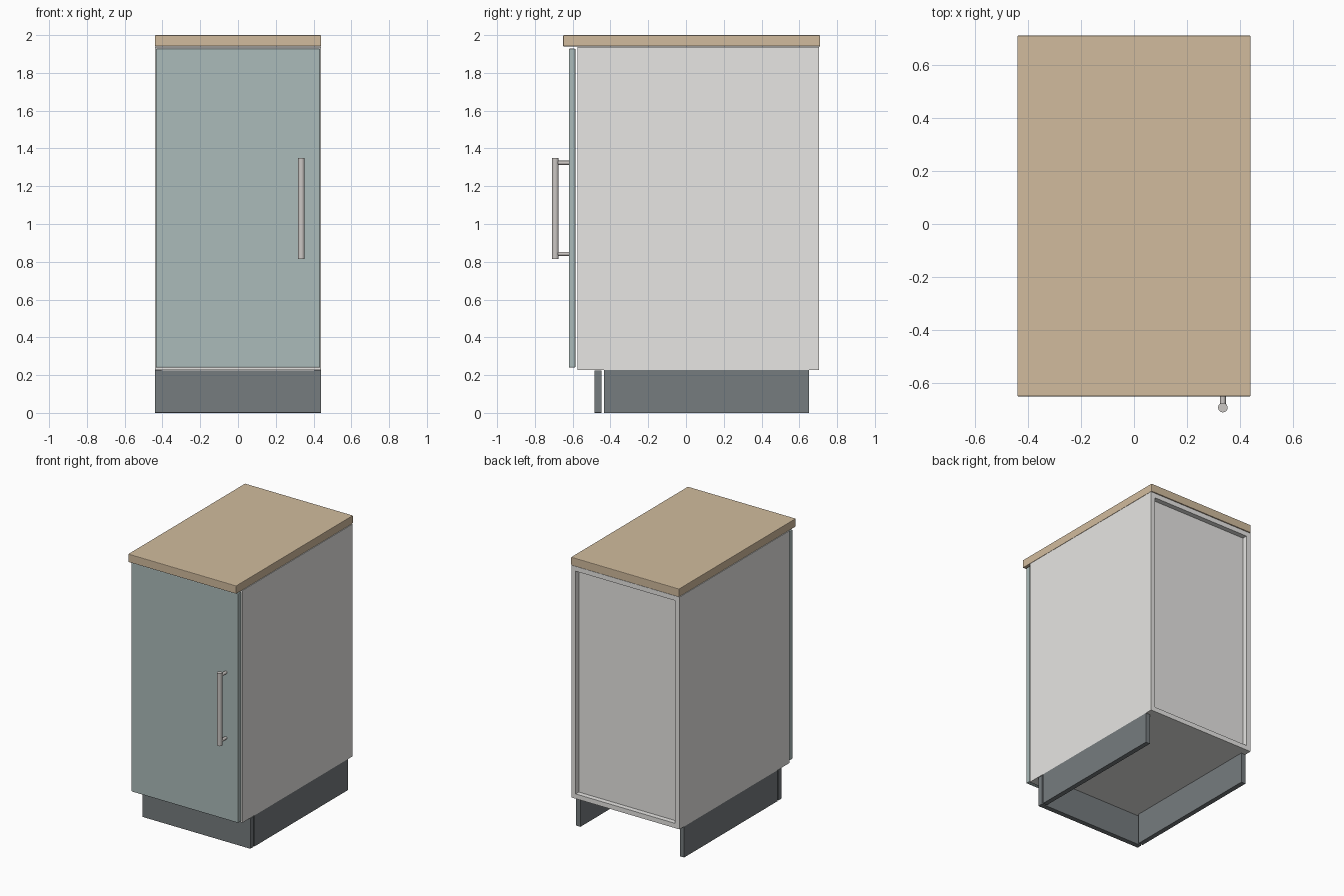
import bpy
import math

if "Cube" in bpy.data.objects:
    bpy.data.objects.remove(bpy.data.objects["Cube"], do_unlink=True)


def material(name, colour):
    m = bpy.data.materials.new(name)
    m.use_nodes = True
    rgba = (*colour, 1.0)
    m.diffuse_color = rgba
    m.node_tree.nodes["Principled BSDF"].inputs["Base Color"].default_value = rgba
    return m


wood = material("oak_tan", (0.64, 0.50, 0.34))
paint = material("door_blue_green", (0.41, 0.50, 0.49))
board = material("carcass_white", (0.80, 0.79, 0.77))
plinth = material("plinth_grey", (0.18, 0.20, 0.21))
metal = material("handle_metal", (0.60, 0.57, 0.55))


def box(name, x, y, z, mat, bevel=0.0):
    """Box from (min, max) ranges, with optional softened edges."""
    spans = (x, y, z)
    bpy.ops.mesh.primitive_cube_add(size=1, location=[(a + b) / 2 for a, b in spans])
    ob = bpy.context.object
    ob.name = name
    ob.scale = [b - a for a, b in spans]
    bpy.ops.object.transform_apply(location=False, rotation=False, scale=True)
    ob.data.materials.append(mat)
    if bevel:
        mod = ob.modifiers.new("soft_edges", "BEVEL")
        mod.width = bevel
        mod.segments = 2
    return ob


def rod(name, location, radius, length, mat, tilt=0.0):
    bpy.ops.mesh.primitive_cylinder_add(vertices=24, radius=radius, depth=length,
                                        location=location, rotation=(tilt, 0, 0))
    ob = bpy.context.object
    ob.name = name
    ob.data.materials.append(mat)
    bpy.ops.object.shade_smooth_by_angle(angle=math.radians(40))
    return ob


HALF = 0.44            # half the cabinet width
T = 0.035              # board thickness
FRONT, BACK = -0.575, 0.705
LOW, HIGH = 0.228, 1.938
INNER = (-HALF + T, HALF - T)

# Worktop and door
box("worktop", (-HALF, HALF), (-0.65, 0.71), (1.94, 2.0), wood, 0.004)
box("door", (-0.435, 0.435), (-0.62, -0.585), (0.24, 1.928), paint, 0.005)

# Carcass sides and plinth sides
for side, s in (("left", 1), ("right", -1)):
    def across(a, b):
        return tuple(sorted((s * a, s * b)))
    box(side + "_side_panel", across(HALF - T, HALF), (FRONT, BACK), (LOW, HIGH), board)
    box(side + "_plinth", across(HALF - T, HALF), (-0.435, 0.65), (0, LOW), plinth)

# Carcass boards between the sides
box("bottom_panel", INNER, (FRONT, BACK), (LOW, LOW + T), board)
box("front_top_rail", INNER, (FRONT, FRONT + 0.2), (HIGH - T, HIGH), board)
box("back_top_rail", INNER, (BACK - 0.2, BACK), (HIGH - T, HIGH), board)
box("back_panel", INNER, (BACK - 0.055, BACK - 0.037), (LOW + T, HIGH - T), board)
box("shelf", INNER, (FRONT + 0.06, BACK - 0.055), (1.06, 1.06 + T), board)

# Front plinth board
box("front_plinth", (-HALF, HALF), (-0.485, -0.447), (0, 0.225), plinth, 0.003)

# Bar handle on two posts
rod("handle_bar", (0.335, -0.692, 1.083), 0.018, 0.535, metal)
for place, z in (("lower", 0.842), ("upper", 1.324)):
    rod(place + "_handle_post", (0.335, -0.653, z), 0.011, 0.075, metal, math.pi / 2)
